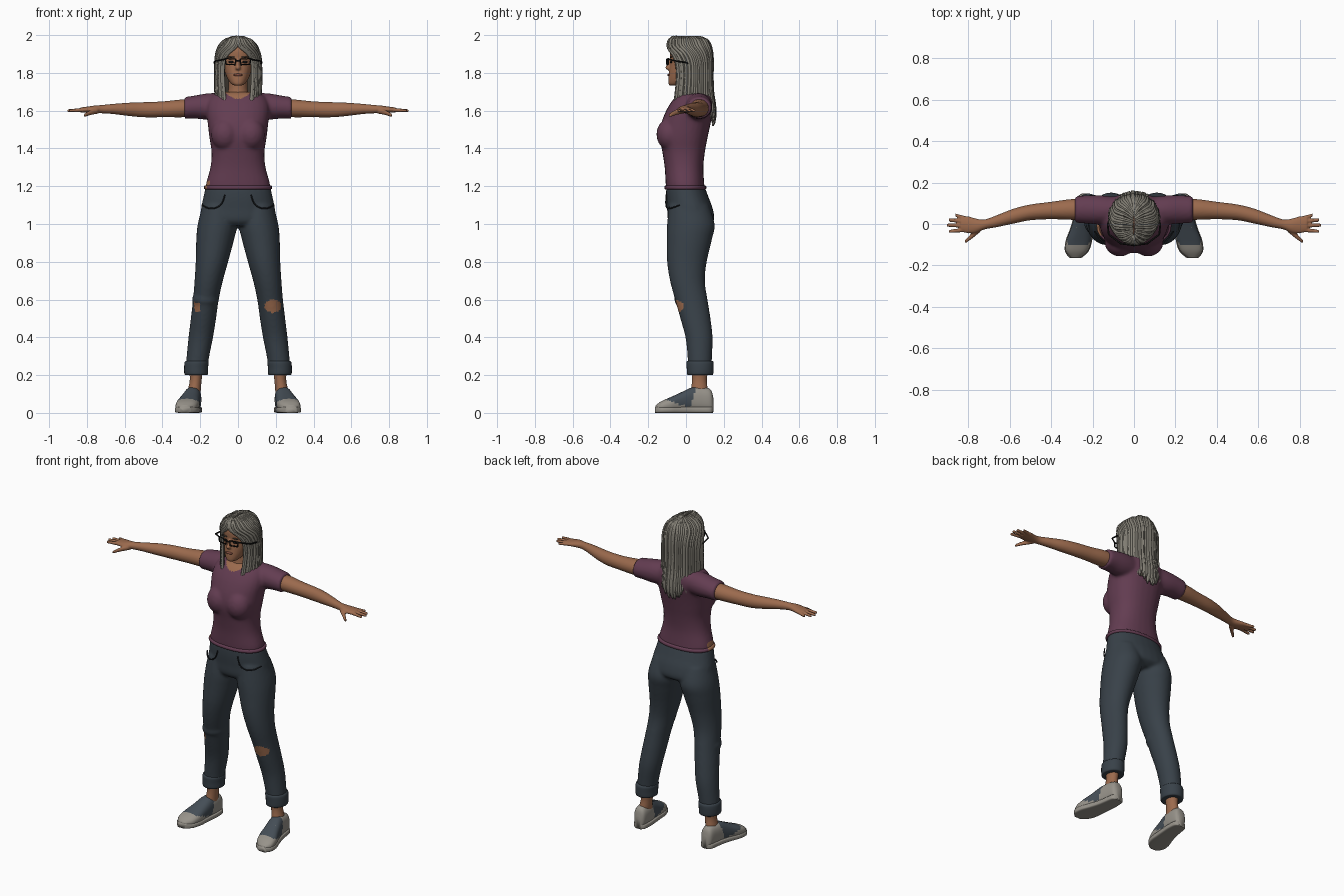
import bpy, math, random
from mathutils import Vector, Matrix

random.seed(4)
if "Cube" in bpy.data.objects:
    bpy.data.objects.remove(bpy.data.objects["Cube"])
X, Y, Z = Vector((1, 0, 0)), Vector((0, 1, 0)), Vector((0, 0, 1))


def material(name, r, g, b):
    m = bpy.data.materials.new(name)
    m.use_nodes = True
    m.diffuse_color = (r, g, b, 1)
    shader = m.node_tree.nodes["Principled BSDF"]
    shader.inputs["Base Color"].default_value = (r, g, b, 1)
    shader.inputs["Roughness"].default_value = 0.8
    return m


SKIN = material("skin", .33, .145, .075)
SHIRT = material("plum cloth", .125, .046, .083)
DENIM = material("dark denim", .040, .053, .066)
SEAM = material("seam shadow", .014, .017, .021)
HAIR = material("grey hair", .23, .215, .18)
ROOTS = material("hair shadow", .06, .05, .038)
PALE = material("pale rubber", .31, .29, .255)
CANVAS = material("blue grey canvas", .06, .077, .095)
BLACK = material("black frame", .008, .008, .008)
LIP = material("lip", .22, .075, .05)


def add(name, verts, faces, mat):
    me = bpy.data.meshes.new(name)
    me.from_pydata([tuple(v) for v in verts], [], faces)
    me.materials.append(mat)
    me.shade_smooth()
    ob = bpy.data.objects.new(name, me)
    bpy.context.collection.objects.link(ob)
    return ob


def resample(rows, steps):
    """Smooth curve through the rows, with extra rows between them."""
    out = []
    for i in range(len(rows) - 1):
        p = [rows[max(0, min(len(rows) - 1, i + k))] for k in (-1, 0, 1, 2)]
        for s in range(steps):
            t = s / steps
            out.append([b + .5 * t * (c - a + t * (2*a - 5*b + 4*c - d + t * (3*(b - c) + d - a)))
                        for a, b, c, d in zip(*p)])
    return out + [list(rows[-1])]


def loft(name, rows, u, v, mat, power=2.0, seg=28, steps=5):
    """Skin through rounded sections; each row is centre x, y, z and two half sizes."""
    verts, faces = [], []
    rows = resample(rows, steps)
    for x, y, z, a, b in rows:
        for k in range(seg):
            w = 2 * math.pi * k / seg
            c, s = math.cos(w), math.sin(w)
            verts.append(Vector((x, y, z)) + u * a * math.copysign(abs(c) ** (2 / power), c)
                         + v * b * math.copysign(abs(s) ** (2 / power), s))
    for i in range(len(rows) - 1):
        for k in range(seg):
            n = (k + 1) % seg
            faces.append((i*seg + k, i*seg + n, i*seg + seg + n, i*seg + seg + k))
    faces += [tuple(range(seg))[::-1], tuple(range(len(verts) - seg, len(verts)))]
    return add(name, verts, faces, mat)


def upright(rows):
    """Rows of z, x range, y range become loft rows."""
    return [((a + b) / 2, (c + d) / 2, z, (b - a) / 2, (d - c) / 2) for z, a, b, c, d in rows]


def ball(name, loc, size, mat):
    rows = [(loc[0], loc[1], loc[2] - size[2] * math.cos(math.pi * i / 12),
             size[0] * max(.02, math.sin(math.pi * i / 12)),
             size[1] * max(.02, math.sin(math.pi * i / 12))) for i in range(13)]
    return loft(name, rows, X, Y, mat, seg=20, steps=1)


def bake(ob, mat):
    """Replace an object by its evaluated mesh."""
    bpy.context.view_layer.update()
    me = bpy.data.meshes.new_from_object(ob.evaluated_get(bpy.context.evaluated_depsgraph_get()))
    name = ob.name
    bpy.data.objects.remove(ob)
    me.materials.clear()
    me.materials.append(mat)
    me.shade_smooth()
    new = bpy.data.objects.new(name, me)
    bpy.context.collection.objects.link(new)
    return new


def tubes(name, paths, depth, mat, cyclic=False):
    cu = bpy.data.curves.new(name, 'CURVE')
    cu.dimensions, cu.bevel_depth, cu.bevel_resolution, cu.use_fill_caps = '3D', depth, 1, True
    for path in paths:
        sp = cu.splines.new('POLY')
        sp.points.add(len(path) - 1)
        sp.use_cyclic_u = cyclic
        for pt, p in zip(sp.points, path):
            pt.co = (p[0], p[1], p[2], 1)
            pt.radius = p[3] if len(p) > 3 else 1
    ob = bpy.data.objects.new(name, cu)
    bpy.context.collection.objects.link(ob)
    return bake(ob, mat)


def mirrored(ob, name):
    me = ob.data.copy()
    me.transform(Matrix.Scale(-1, 4, X))
    me.flip_normals()
    new = bpy.data.objects.new(name, me)
    bpy.context.collection.objects.link(new)
    return new


def fuse(name, parts, voxel, smooth, mat):
    """Blend overlapping closed parts into one skin."""
    verts, faces = [], []
    for ob in parts:
        base = len(verts)
        verts += [v.co.copy() for v in ob.data.vertices]
        faces += [tuple(base + i for i in p.vertices) for p in ob.data.polygons]
        bpy.data.objects.remove(ob)
    ob = add(name, verts, faces, mat)
    m = ob.modifiers.new("blend", 'REMESH')
    m.mode, m.voxel_size = 'VOXEL', voxel
    m = ob.modifiers.new("soften", 'SMOOTH')
    m.factor, m.iterations = .5, smooth
    return bake(ob, mat)


def paint(ob, mat, rule):
    ob.data.materials.append(mat)
    for p in ob.data.polygons:
        if rule(*p.center):
            p.material_index = len(ob.data.materials) - 1


# Shirt: torso, bust and sleeves
torso = loft("torso", upright([
    (1.18, -.172, .172, -.105, .10), (1.22, -.168, .168, -.108, .096), (1.3, -.146, .146, -.113, .092),
    (1.38, -.14, .14, -.125, .10), (1.46, -.152, .152, -.14, .115), (1.53, -.16, .16, -.132, .13),
    (1.6, -.168, .168, -.105, .145), (1.65, -.16, .16, -.075, .145), (1.685, -.13, .13, -.045, .13),
    (1.7, -.08, .08, -.02, .1)]), X, Y, SHIRT, 2.3)
sleeve = loft("sleeve", [(.08, .065, 1.625, .065, .068), (.16, .068, 1.622, .07, .07),
                         (.23, .07, 1.619, .068, .061), (.285, .07, 1.614, .064, .058)], Y, Z, SHIRT)
bust = ball("bust", (.068, -.085, 1.475), (.075, .072, .085), SHIRT)
shirt = fuse("shirt", [torso, sleeve, bust, mirrored(sleeve, "s"), mirrored(bust, "b")], .009, 6, SHIRT)
paint(shirt, SKIN, lambda x, y, z: (z > 1.63 and (x / .08)**2 + ((y - .035) / .1)**2 < 1)
      or (1.2 < z < 1.232 and x < -.1 and abs(y + .02) < .04)
      or (z < 1.205 and abs(x - .03) < .03 and y > .05))
hem = loft("shirt_hem", upright([(1.183, -.172, .172, -.107, .1), (1.187, -.18, .18, -.114, .107),
           (1.2, -.18, .18, -.114, .107), (1.205, -.17, .17, -.107, .1)]), X, Y, SHIRT, 2.3, steps=2)
paint(hem, SKIN, lambda x, y, z: x < -.1 and abs(y + .02) < .035)

# Trousers: pelvis and two legs
pelvis = loft("pelvis", upright([
    (1.195, -.172, .172, -.105, .1), (1.14, -.184, .184, -.105, .12), (1.08, -.196, .196, -.1, .142),
    (1.02, -.195, .195, -.095, .148), (.99, -.13, .13, -.07, .11)]), X, Y, DENIM, 2.2)
leg = loft("leg", upright([
    (1.1, .02, .188, -.09, .12), (1.0, .004, .213, -.1, .152), (.92, .02, .221, -.102, .138),
    (.8, .052, .224, -.1, .11), (.7, .08, .23, -.085, .1), (.6, .102, .238, -.058, .114),
    (.5, .116, .25, -.03, .13), (.4, .132, .262, -.003, .141), (.3, .152, .272, .008, .138),
    (.22, .164, .278, .012, .134)]), X, Y, DENIM)
knee_fold = ball("knee_fold", (-.172, .015, .6), (.072, .078, .05), DENIM)
trousers = fuse("trousers", [pelvis, leg, mirrored(leg, "leg_2"), knee_fold], .009, 5, DENIM)
paint(trousers, SKIN, lambda x, y, z: y < .02 and (
    ((x - .185) / .045)**2 + ((z - .565) / .034)**2 < 1
    or (x < -.2 and y < -.01 and abs(z - .56) < .025)))
cuff = loft("left_trouser_cuff", upright([
    (.2, .17, .272, .018, .13), (.203, .16, .283, .006, .143), (.235, .159, .285, .004, .146),
    (.27, .156, .282, .003, .146), (.276, .166, .27, .012, .136)]), X, Y, DENIM, steps=3)
mirrored(cuff, "right_trouser_cuff")
pocket = [(.07, -.104, 1.155), (.085, -.106, 1.11), (.12, -.1, 1.085), (.16, -.076, 1.085), (.19, -.035, 1.1)]
seams = tubes("left_pocket_seam", [resample(pocket, 4)], .004, SEAM)
mirrored(seams, "right_pocket_seam")

# Ankles and shoes
ankle = loft("left_ankle", upright([(.26, .18, .262, .025, .125), (.18, .192, .255, .032, .11),
             (.12, .197, .265, .025, .115), (.08, .2, .268, .01, .11)]), X, Y, SKIN)
mirrored(ankle, "right_ankle")
steps_along = [(.146, .234, .018, .07), (.13, .235, .036, .12), (.08, .237, .043, .132), (.03, .243, .046, .13),
               (-.03, .255, .053, .103), (-.08, .266, .06, .08), (-.13, .276, .053, .058), (-.162, .282, .024, .035)]
shoe = loft("left_shoe", [(x, y, h / 2 + .004, w, h / 2) for y, x, w, h in steps_along], X, Z, PALE, 2.5)
paint(shoe, CANVAS, lambda x, y, z: z > .035 and -.1 < y < .045 + .25 * (z - .1)
      and z > .045 - .3 * (y + .03))
sole = loft("left_sole", [(x, y - .002, .016, w + .004, .016) for y, x, w, h in steps_along], X, Z, PALE, 5)
laces = tubes("left_laces", [[(.25 - y * .25 + k, y, .118 + y * .62 - k * k * 6) for k in (-.025, -.01, .01, .025)]
                             for y in (-.06, -.038, -.016)], .005, PALE)
for ob in (shoe, sole, laces):
    mirrored(ob, ob.name.replace("left", "right"))

# Arms with hands
arm = loft("arm", [(.2, .07, 1.615, .05, .048), (.3, .07, 1.612, .05, .047), (.4, .065, 1.607, .042, .042),
                   (.5, .056, 1.605, .038, .04), (.58, .038, 1.607, .036, .035), (.66, .014, 1.609, .029, .027),
                   (.72, -.002, 1.608, .024, .022), (.76, -.008, 1.607, .034, .02), (.8, -.004, 1.605, .041, .016),
                   (.835, 0, 1.604, .036, .013)], Y, Z, SKIN)
hand = [arm]
for root, tip in (((.8, .024), (.862, .043)), ((.81, .01), (.893, .021)), ((.81, -.008), (.903, -.006)),
                  ((.81, -.028), (.893, -.036))):
    hand.append(loft("finger", [(*root, 1.604, .011, .011), (*tip, 1.6, .008, .008)], Y, Z, SKIN, seg=10))
hand.append(loft("thumb", [(.74, -.02, 1.6, .018, .016), (.785, -.06, 1.588, .014, .013),
                           (.815, -.086, 1.574, .009, .009)], Y, Z, SKIN, seg=12))
left_arm = fuse("left_arm", hand, .005, 2, SKIN)
mirrored(left_arm, "right_arm")

# Head, neck and face
loft("neck", upright([(1.62, -.07, .07, -.03, .11), (1.68, -.06, .06, -.025, .1), (1.72, -.05, .05, -.02, .085),
                      (1.8, -.05, .05, -.02, .085)]), X, Y, SKIN)
head = loft("head", upright([
    (1.733, -.018, .018, -.085, -.03), (1.742, -.036, .036, -.093, 0), (1.77, -.056, .056, -.094, .06),
    (1.81, -.071, .071, -.09, .1), (1.86, -.08, .08, -.084, .12), (1.92, -.084, .084, -.084, .125),
    (1.96, -.07, .07, -.06, .11), (1.985, -.03, .03, -.01, .06)]), X, Y, SKIN, 2.2)
nose = ball("nose", (0, -.09, 1.828), (.014, .02, .014), SKIN)
bridge = ball("nose_bridge", (0, -.085, 1.845), (.009, .015, .028), SKIN)
fuse("face", [head, nose, bridge], .005, 2, SKIN)
ball("lips", (0, -.09, 1.789), (.024, .009, .007), LIP)
for side, word in ((1, "left"), (-1, "right")):
    ball(word + "_eye", (side * .036, -.079, 1.857), (.014, .006, .006), BLACK)
    ball(word + "_brow", (side * .037, -.08, 1.884), (.022, .006, .004), ROOTS)

# Glasses
lens = [[(s * x, -.102 + x * .12, z) for x, z in ((.012, 1.872), (.066, 1.876), (.064, 1.846), (.016, 1.843))]
        for s in (1, -1)]
tubes("glasses_rims", lens, .0045, BLACK, True)
temples = [[(s * x, y, z) for x, y, z in ((.064, -.094, 1.873), (.122, -.05, 1.862), (.127, 0, 1.855),
                                         (.1, .06, 1.83))] for s in (1, -1)]
tubes("glasses_temples", temples + [[(-.014, -.101, 1.865), (.014, -.101, 1.865)]], .0045, BLACK)

# Hair sections: z, half width, front y, back y, angle of the opening for the face
sections = resample([(1.992, .008, -.06, .06, 0), (1.99, .035, -.075, .09, 0), (1.972, .072, -.09, .118, 0),
                     (1.942, .1, -.096, .134, .08), (1.9, .115, -.085, .142, .5), (1.85, .12, -.075, .144, .68),
                     (1.78, .121, -.07, .143, .7), (1.7, .12, -.075, .146, .66), (1.64, .118, -.08, .155, .62),
                     (1.58, .12, -.08, .158, .62), (1.51, .115, -.08, .146, .62)], 4)


def end_height(t):
    return 1.625 if t < .22 else 1.655 - .13 * max(0, (t - .4) / .6) ** .6


def strand(t, side, inset=0, end=0):
    pts = []
    for z, w, front, back, gap in sections:
        if z < end:
            break
        a = gap + (math.pi - gap) * t
        d = (back - front) / 2 - inset
        pts.append((side * max(.003, w - inset) * math.sin(a), (front + back) / 2 - d * math.cos(a),
                    z - inset * .6, .65 if z > 1.98 else 1.0))
    pts[-1] = (*pts[-1][:3], .35)
    return pts


# Under layer of the hair, then the locks lying on it
verts, faces, cols = [], [], []
for i in range(61):
    t = abs(i - 30) / 30
    t = 1 - t
    cols.append(len(verts))
    verts += [p[:3] for p in strand(t, 1 if i <= 30 else -1, .007, end_height(t))]
sizes = [b - a for a, b in zip(cols, cols[1:] + [len(verts)])]
for i in range(60):
    for k in range(min(sizes[i], sizes[i + 1]) - 1):
        faces.append((cols[i] + k, cols[i] + k + 1, cols[i + 1] + k + 1, cols[i + 1] + k))
under = add("hair_under_layer", verts, faces, ROOTS)
under.modifiers.new("thickness", 'SOLIDIFY').thickness = .006
bake(under, ROOTS)
locks = []
for side in (1, -1):
    for i in range(29):
        t = min(1, max(0, (i + random.uniform(-.25, .25)) / 28))
        locks.append(strand(t, side, random.uniform(0, .006), end_height(t) + random.uniform(-.02, .02)))
tubes("hair_locks", locks, .0085, HAIR)
